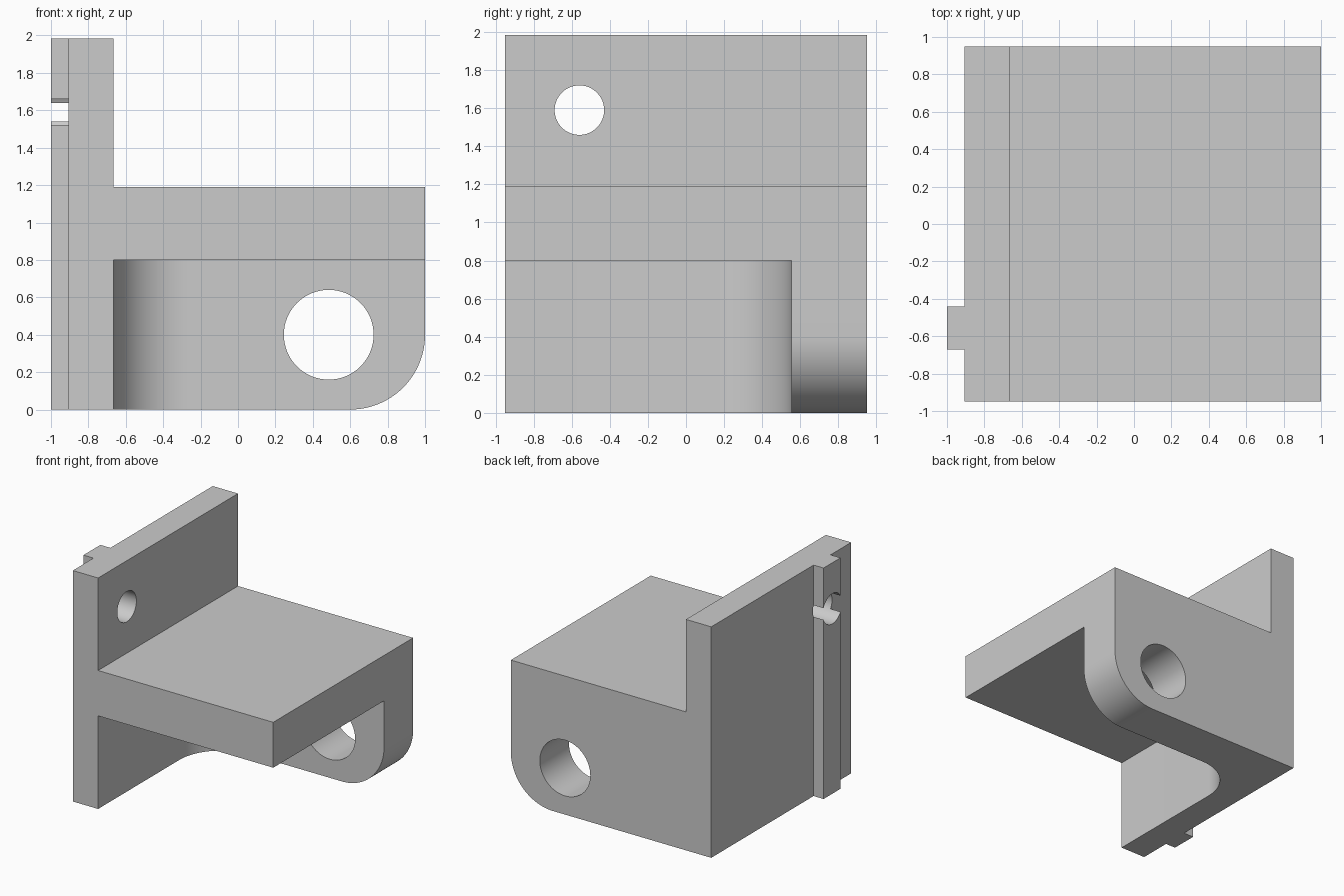
import bpy, bmesh
from math import sin, cos, pi, radians
from mathutils import Vector

if "Cube" in bpy.data.objects:
    bpy.data.objects.remove(bpy.data.objects["Cube"])

grey = bpy.data.materials.new("light grey")
grey.use_nodes = True
grey.diffuse_color = (0.6, 0.6, 0.6, 1)
grey.node_tree.nodes["Principled BSDF"].inputs["Base Color"].default_value = (0.6, 0.6, 0.6, 1)

X_BACK, X_WALL, X_END = -0.905, -0.665, 1.0
Y_FRONT, Y_WEB, Y_REAR = -0.95, 0.555, 0.95
SHELF_LOW, SHELF_TOP, TOP = 0.8, 1.19, 1.985
ROUND = 0.4


def arc(cx, cy, r, start, end, steps=24):
    angles = [radians(start + (end - start) * i / steps) for i in range(steps + 1)]
    return [(cx + r * cos(a), cy + r * sin(a)) for a in angles]


def prism(name, points, axis, low, high):
    """Extrude a closed 2D profile along the x, y or z axis."""
    place = {"x": lambda p: (low, p[0], p[1]),
             "y": lambda p: (p[0], low, p[1]),
             "z": lambda p: (p[0], p[1], low)}[axis]
    bm = bmesh.new()
    face = bm.faces.new([bm.verts.new(place(p)) for p in points])
    made = bmesh.ops.extrude_face_region(bm, geom=[face])["geom"]
    shift = Vector([(high - low) * (a == axis) for a in "xyz"])
    bmesh.ops.translate(bm, vec=shift, verts=[v for v in made if isinstance(v, bmesh.types.BMVert)])
    bmesh.ops.recalc_face_normals(bm, faces=bm.faces)
    mesh = bpy.data.meshes.new(name)
    bm.to_mesh(mesh)
    bm.free()
    mesh.materials.append(grey)
    obj = bpy.data.objects.new(name, mesh)
    bpy.context.collection.objects.link(obj)
    return obj


def boolean(target, tool, operation):
    mod = target.modifiers.new(tool.name, "BOOLEAN")
    mod.operation, mod.solver, mod.object = operation, "EXACT", tool
    bpy.ops.object.select_all(action="DESELECT")
    bpy.context.view_layer.objects.active = target
    target.select_set(True)
    bpy.ops.object.modifier_apply(modifier=mod.name)
    bpy.data.objects.remove(tool)


def circle(cx, cy, r):
    return arc(cx, cy, r, 0, 360, 64)[:-1]


# Upright wall with the guide rail on its outer side, seen from above
rail_y = (-0.67, -0.44)
bracket = prism("bracket", [
    (X_WALL, Y_FRONT), (X_WALL, Y_REAR), (X_BACK, Y_REAR),
    (X_BACK, rail_y[1]), (-1, rail_y[1]), (-1, rail_y[0]),
    (X_BACK, rail_y[0]), (X_BACK, Y_FRONT)], "z", 0, TOP)

# Shelf
shelf = prism("shelf", [(X_WALL, SHELF_LOW), (X_END, SHELF_LOW),
                        (X_END, SHELF_TOP), (X_WALL, SHELF_TOP)], "y", Y_FRONT, Y_REAR)

# Rear web with one rounded lower corner
web = prism("rear_web", [(X_WALL, 0)]
            + arc(X_END - ROUND, ROUND, ROUND, -90, 0)
            + [(X_END, SHELF_TOP), (X_WALL, SHELF_TOP)], "y", Y_WEB, Y_REAR)

# Concave fillet between wall and web
fillet = prism("fillet", [(X_WALL, Y_WEB)]
               + arc(X_WALL + ROUND, Y_WEB - ROUND, ROUND, 90, 180), "z", 0, SHELF_LOW)

for part in (shelf, web, fillet):
    boolean(bracket, part, "UNION")

# Pivot hole through the web and cross hole through wall and rail
boolean(bracket, prism("pivot_hole", circle(0.485, 0.4, 0.24), "y", 0.3, 1.2), "DIFFERENCE")
boolean(bracket, prism("cross_hole", circle(-0.56, 1.59, 0.13), "x", -1.2, -0.5), "DIFFERENCE")

bpy.ops.object.select_all(action="DESELECT")
bracket.select_set(True)
bpy.context.view_layer.objects.active = bracket
bpy.ops.object.shade_smooth_by_angle(angle=radians(30))
